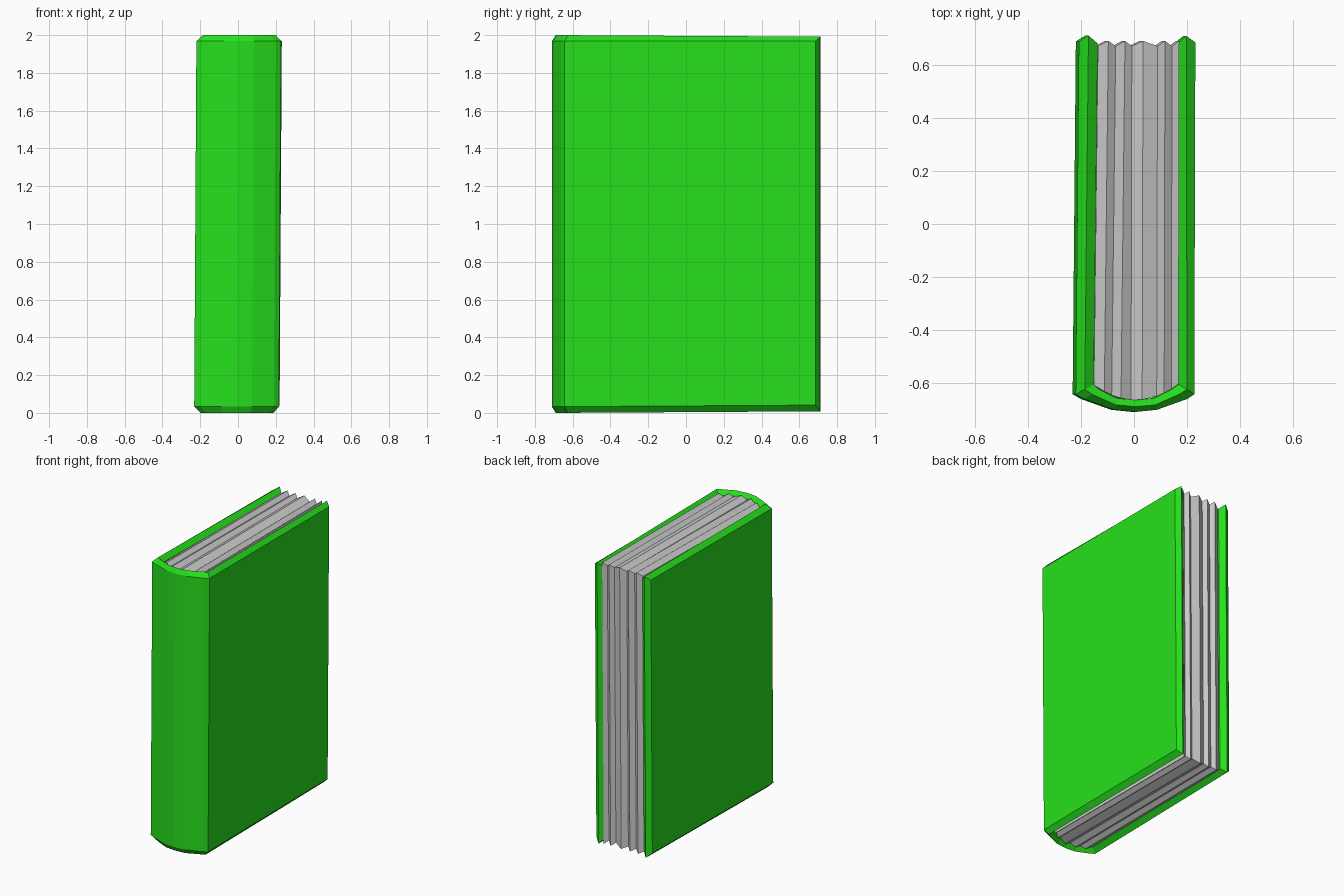
import bpy

if "Cube" in bpy.data.objects:
    bpy.data.objects.remove(bpy.data.objects["Cube"])


def make_object(name, verts, faces, color=None):
    # Slight lean of the whole book to match its hand-made shape
    verts = [(x + 0.006 * (z - 1), y, z) for x, y, z in verts]
    mesh = bpy.data.meshes.new(name)
    mesh.from_pydata(verts, [], faces)
    mesh.validate()
    ob = bpy.data.objects.new(name, mesh)
    bpy.context.collection.objects.link(ob)
    bpy.context.view_layer.objects.active = ob
    bpy.ops.object.mode_set(mode='EDIT')
    bpy.ops.mesh.select_all(action='SELECT')
    bpy.ops.mesh.normals_make_consistent(inside=False)
    bpy.ops.object.mode_set(mode='OBJECT')
    if color:
        mat = bpy.data.materials.new(name)
        mat.diffuse_color = color
        mat.use_nodes = True
        mat.node_tree.nodes["Principled BSDF"].inputs["Base Color"].default_value = mat.diffuse_color
        mesh.materials.append(mat)
    return ob


def loft(sections):
    # Closed cross-sections joined along a path, without end caps
    n = len(sections[0])
    verts = [p for s in sections for p in s]
    faces = []
    for i in range(len(sections) - 1):
        for j in range(n):
            k = (j + 1) % n
            faces.append((i * n + j, i * n + k, (i + 1) * n + k, (i + 1) * n + j))
    return verts, faces


# Cover: plan outlines of the outer face, raised rim and inner face
outer = [(-0.214, 0.69), (-0.226, -0.643), (-0.195, -0.661), (-0.08, -0.702), (0, -0.71),
         (0.08, -0.702), (0.195, -0.661), (0.222, -0.643), (0.226, 0.686)]
rim = [(-0.178, 0.712), (-0.192, -0.624), (-0.165, -0.643), (-0.075, -0.683), (0, -0.69),
       (0.075, -0.683), (0.165, -0.643), (0.194, -0.624), (0.192, 0.71)]
inner = [(-0.143, 0.682), (-0.158, -0.606), (-0.14, -0.623), (-0.07, -0.658), (0, -0.665),
         (0.07, -0.658), (0.14, -0.623), (0.162, -0.606), (0.164, 0.688)]
sections = []
for o, m, i in zip(outer, rim, inner):
    lift = 0.006 * (o[1] + 0.7)          # top and bottom taper toward the fore edge
    hi, lo = 2 - lift, lift
    sections.append([(*o, lo + 0.033), (*o, 1.968), (*m, hi),
                     (*i, hi - 0.03), (*i, lo + 0.03), (*m, lo)])
verts, faces = loft(sections)
last = 6 * (len(sections) - 1)
for b in (0, last):
    faces += [(b, b + 1, b + 2, b + 5), (b + 2, b + 3, b + 4, b + 5)]
make_object("cover", verts, faces, (0.02, 0.75, 0.012, 1))

# Pages: pleated block with rounded spine side and zigzag edges
stations = [-0.157, -0.118, -0.09, -0.055, -0.017, 0.025, 0.08, 0.108, 0.135, 0.162]
sections = []
for i, x in enumerate(stations):
    ridge = 0.022 if i % 2 else 0.0
    front = -0.665 + 0.059 * (x / 0.16) ** 2
    back = 0.672 + ridge * 0.9
    xb = x + (0.015 if x < -0.05 else 0.003)
    sections.append([(x, front, 0.035 - ridge), (x, front, 1.965 + ridge),
                     (xb, back, 1.97 + ridge), (xb, back, 0.03 - ridge)])
verts, faces = loft(sections)
n = len(verts)
faces += [(0, 1, 2, 3), (n - 4, n - 3, n - 2, n - 1)]
make_object("pages", verts, faces)
